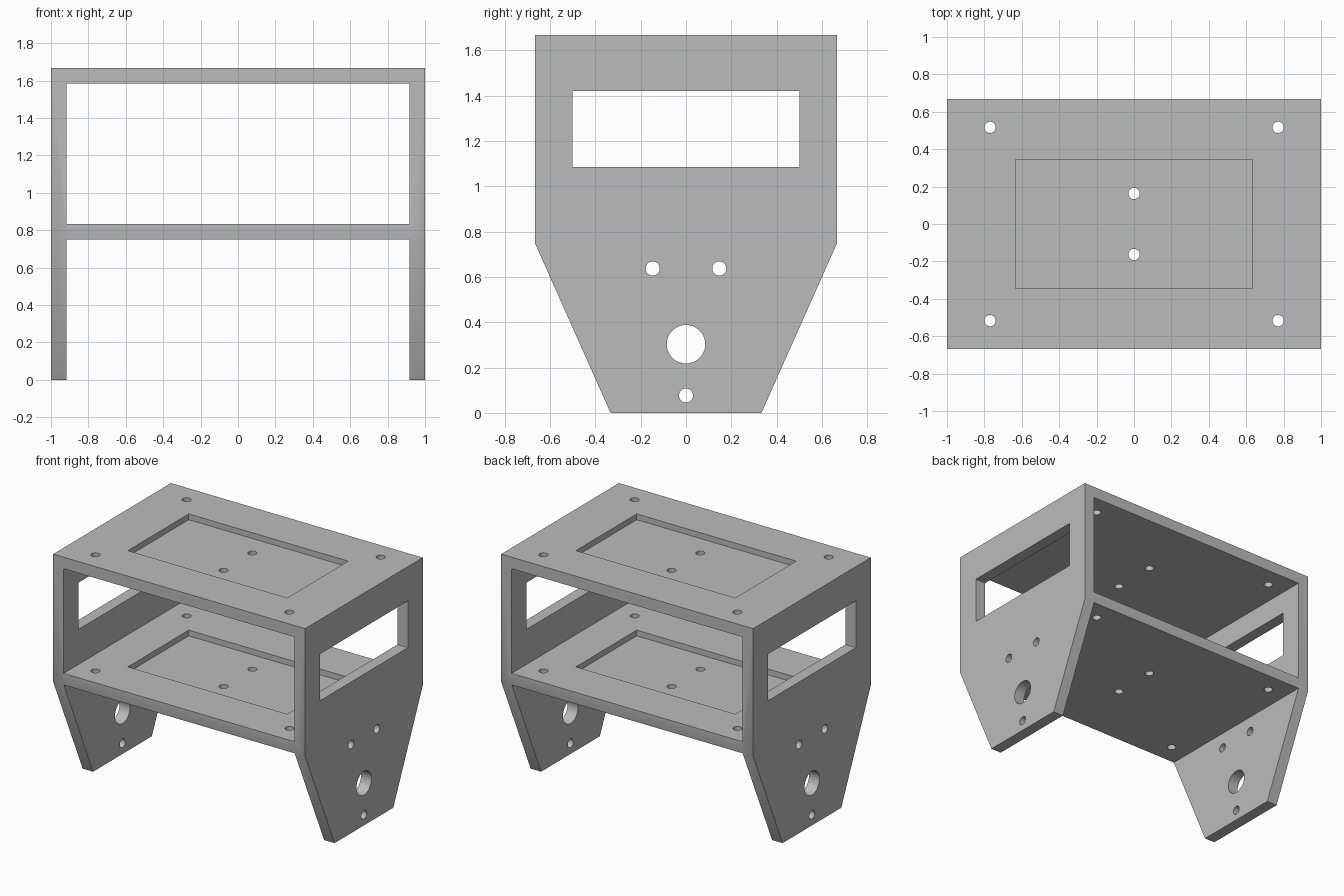
import bpy, bmesh
from math import pi, radians
from mathutils import Matrix

cube = bpy.data.objects.get("Cube")
if cube:
    bpy.data.objects.remove(cube, do_unlink=True)

HEIGHT, HALF_DEPTH, KNEE, FOOT = 1.667, 0.667, 0.75, 0.333
WALL = 0.083
INNER = 1 - WALL

grey = bpy.data.materials.new("plain_grey")
grey.use_nodes = True
colour = (0.5, 0.5, 0.5, 1)
grey.diffuse_color = colour
grey.node_tree.nodes["Principled BSDF"].inputs["Base Color"].default_value = colour


def to_object(name, bm):
    bmesh.ops.recalc_face_normals(bm, faces=bm.faces)
    mesh = bpy.data.meshes.new(name)
    bm.to_mesh(mesh)
    bm.free()
    mesh.materials.append(grey)
    obj = bpy.data.objects.new(name, mesh)
    bpy.context.collection.objects.link(obj)
    return obj


def box(name, low, high):
    bm = bmesh.new()
    size = [b - a for a, b in zip(low, high)]
    centre = [(a + b) / 2 for a, b in zip(low, high)]
    bmesh.ops.create_cube(bm, size=1, matrix=Matrix.Translation(centre) @ Matrix.Diagonal((*size, 1)))
    return to_object(name, bm)


def rod(name, centre, radius, length, along_x=False):
    bm = bmesh.new()
    turn = Matrix.Rotation(pi / 2 if along_x else 0, 4, 'Y')
    bmesh.ops.create_cone(bm, cap_ends=True, segments=48, radius1=radius, radius2=radius,
                          depth=length, matrix=Matrix.Translation(centre) @ turn)
    return to_object(name, bm)


# Solid block with the side panel's tapered outline, spanning the full width
bm = bmesh.new()
half = [(FOOT, 0), (HALF_DEPTH, KNEE), (HALF_DEPTH, HEIGHT)]
outline = half + [(-y, z) for y, z in reversed(half)]
face = bm.faces.new([bm.verts.new((-1, y, z)) for y, z in outline])
moved = bmesh.ops.extrude_face_region(bm, geom=[face])["geom"]
bmesh.ops.translate(bm, vec=(2, 0, 0), verts=[v for v in moved if isinstance(v, bmesh.types.BMVert)])
bracket = to_object("two_deck_bracket", bm)

cutters = [
    # Open bay between the decks, and the gap between the legs
    box("bay_cutter", (-INNER, -1, KNEE + WALL), (INNER, 1, HEIGHT - WALL)),
    box("leg_gap_cutter", (-INNER, -1, -0.2), (INNER, 1, KNEE)),
    # Window through both side panels
    box("window_cutter", (-1.2, -0.5, 1.085), (1.2, 0.5, 1.42)),
]

# Shallow pocket in the top of each deck
for top in (KNEE + WALL, HEIGHT):
    cutters.append(box("pocket_cutter", (-0.633, -0.345, top - WALL / 2), (0.633, 0.345, top + 0.1)))

# Screw holes through both decks
for x in (-0.77, 0, 0.77):
    y = 0.517 if x else 0.163
    for sign in (-1, 1):
        cutters.append(rod("deck_hole_cutter", (x, sign * y, 1.2), 0.03, 1.4))

# Axle and screw holes through both legs
for y, z, radius in [(-0.147, 0.637, 0.031), (0.147, 0.637, 0.031), (0, 0.303, 0.085), (0, 0.077, 0.031)]:
    cutters.append(rod("leg_hole_cutter", (0, y, z), radius, 2.4, along_x=True))

bpy.ops.object.select_all(action='DESELECT')
bracket.select_set(True)
bpy.context.view_layer.objects.active = bracket
for cutter in cutters:
    cutter.hide_render = True
    cut = bracket.modifiers.new("cut", 'BOOLEAN')
    cut.operation = 'DIFFERENCE'
    cut.solver = 'EXACT'
    cut.object = cutter
    bpy.ops.object.modifier_apply(modifier=cut.name)
    bpy.data.objects.remove(cutter, do_unlink=True)

bpy.ops.object.shade_smooth_by_angle(angle=radians(30))
